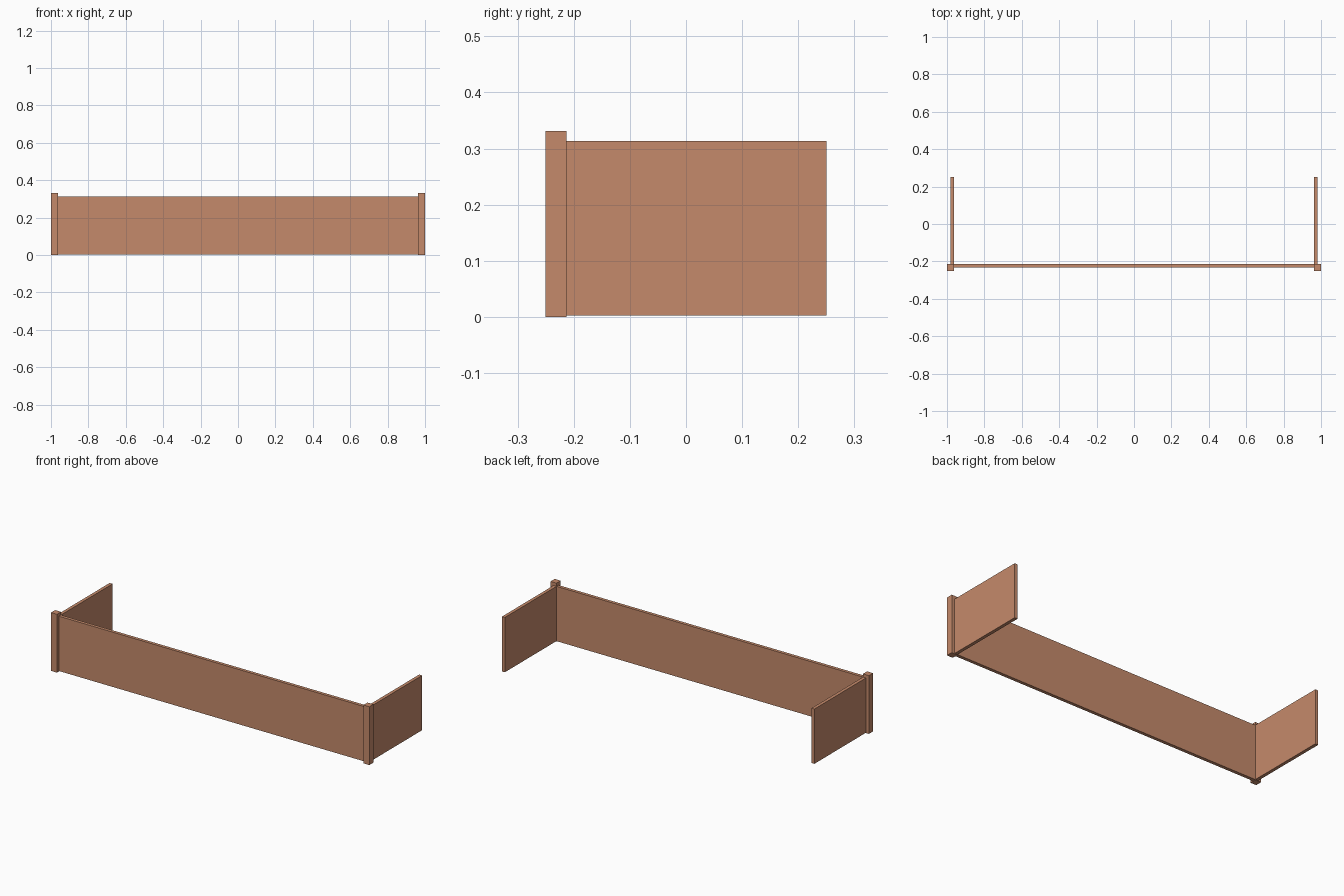
import bpy

# Remove the default cube
cube = bpy.data.objects.get("Cube")
if cube:
    bpy.data.objects.remove(cube, do_unlink=True)

# Single warm wood colour
WOOD = (0.56, 0.255, 0.147, 1.0)
wood = bpy.data.materials.new("warm_wood")
wood.use_nodes = True
wood.diffuse_color = WOOD
wood.node_tree.nodes["Principled BSDF"].inputs["Base Color"].default_value = WOOD


def box(name, low, high):
    """Add a flat-shaded box spanning two opposite corners."""
    centre = [(a + b) / 2 for a, b in zip(low, high)]
    bpy.ops.mesh.primitive_cube_add(size=1, location=centre)
    part = bpy.context.object
    part.name = name
    part.scale = [b - a for a, b in zip(low, high)]
    bpy.ops.object.transform_apply(location=False, rotation=False, scale=True)
    part.data.materials.append(wood)
    return part


POST = 0.037          # square post width
BOARD = 0.0185        # board thickness
POST_TOP, BOARD_TOP, BOARD_BASE = 0.331, 0.313, 0.002
FRONT, BACK = -0.25, 0.25
inner_x = 1 - POST
post_back = FRONT + POST

# Long front board, flush with the back of the posts
box("front_board", (-inner_x, post_back - BOARD, BOARD_BASE),
    (inner_x, post_back, BOARD_TOP))

# Corner post and end board on each side
for side, sign in (("left", 1), ("right", -1)):
    def mirrored(name, x0, x1, y0, y1, z0, z1):
        xa, xb = sorted((sign * x0, sign * x1))
        box(f"{side}_{name}", (xa, y0, z0), (xb, y1, z1))

    mirrored("corner_post", inner_x, 1, FRONT, post_back, 0, POST_TOP)
    mirrored("end_board", inner_x, inner_x + BOARD, post_back, BACK,
             BOARD_BASE, BOARD_TOP)
